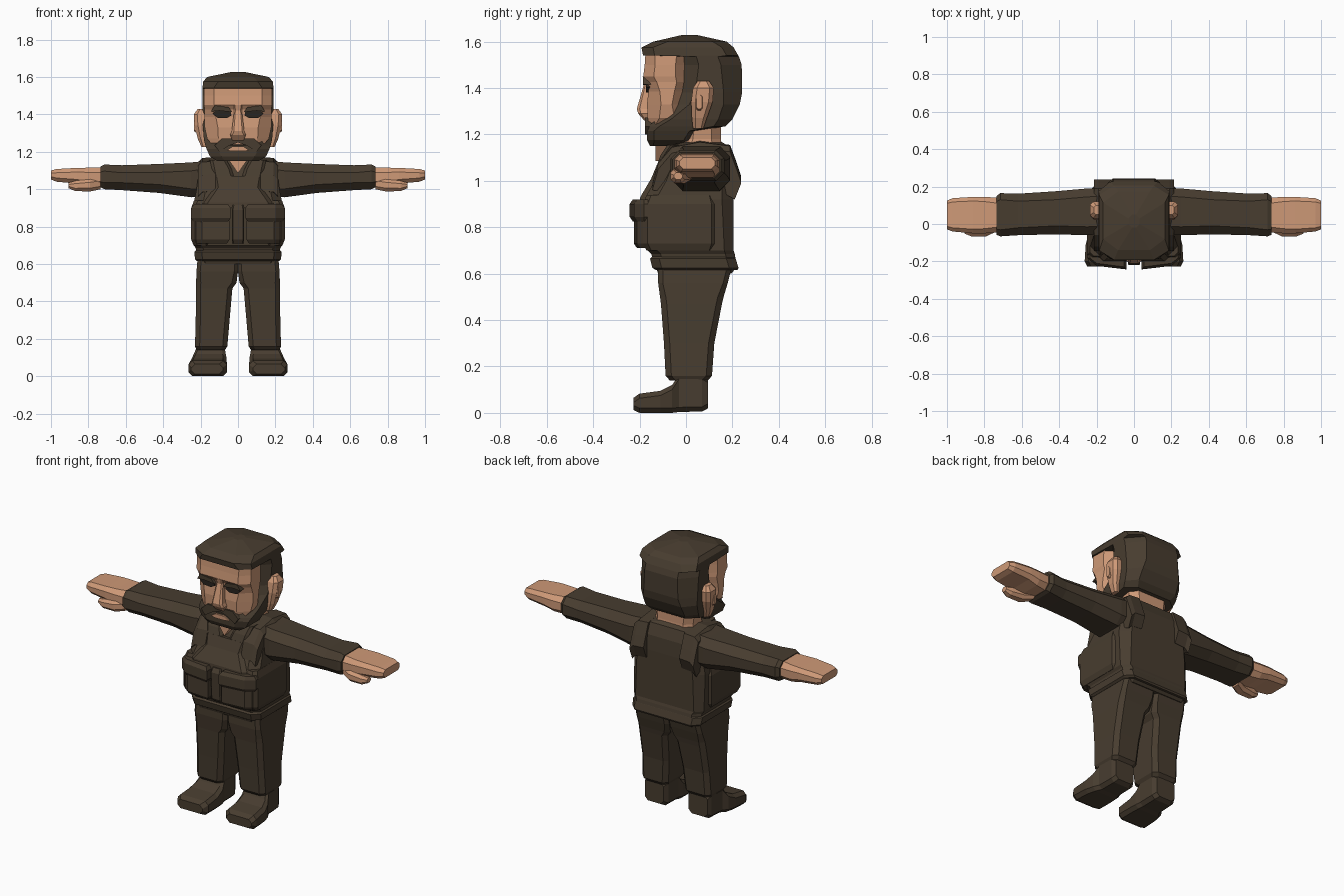
import bpy, bmesh


def material(name, col):
    m = bpy.data.materials.new(name)
    m.diffuse_color = (*col, 1)
    return m


CLOTH = material("dark olive", (0.064, 0.046, 0.029))
SKIN = material("skin", (0.62, 0.32, 0.185))
EYE = material("eye black", (0.022, 0.018, 0.014))


def loft(name, rings, mat, mirror=False):
    """Skin a list of equal-length point rings and cap both ends."""
    bm = bmesh.new()
    vs = [[bm.verts.new(p) for p in r] for r in rings]
    n = len(vs[0])
    for a, b in zip(vs, vs[1:]):
        for i in range(n):
            bm.faces.new((a[i], a[(i + 1) % n], b[(i + 1) % n], b[i]))
    bm.faces.new(vs[0])
    bm.faces.new(vs[-1])
    bmesh.ops.recalc_face_normals(bm, faces=bm.faces)
    me = bpy.data.meshes.new(name)
    bm.to_mesh(me)
    bm.free()
    me.materials.append(mat)
    ob = bpy.data.objects.new(name, me)
    bpy.context.collection.objects.link(ob)
    if mirror:
        mod = ob.modifiers.new("mirror", "MIRROR")
        mod.use_mirror_merge = False
    return ob


def octagon(a0, a1, b0, b1, ca, cb=None):
    """Rectangle with chamfered corners."""
    cb = ca if cb is None else cb
    return [(a0 + ca, b0), (a1 - ca, b0), (a1, b0 + cb), (a1, b1 - cb),
            (a1 - ca, b1), (a0 + ca, b1), (a0, b1 - cb), (a0, b0 + cb)]


def zring(z, x0, x1, y0, y1, ca=.02, cb=None):
    return [(x, y, z) for x, y in octagon(x0, x1, y0, y1, ca, cb)]


def xring(x, y0, y1, z0, z1, c=.02):
    return [(x, y, z) for y, z in octagon(y0, y1, z0, z1, c)]


def yring(y, x0, x1, z0, z1, c=.02):
    return [(x, y, z) for x, z in octagon(x0, x1, z0, z1, c)]


def sym(z, w, y0, y1, ca, cb=None):
    return zring(z, -w, w, y0, y1, ca, cb)


def plate(name, pts, y0, y1, mat, mirror=False):
    """Front-facing outline (x, z) given depth in y."""
    return loft(name, [[(x, y, z) for x, z in pts] for y in (y0, y1)], mat, mirror)


# Torso and vest
loft("torso", [
    sym(.60, .212, -.12, .195, .04), sym(.63, .222, -.13, .22, .04),
    sym(.685, .226, -.15, .21, .04), sym(.70, .236, -.165, .205, .04),
    sym(.92, .238, -.18, .205, .05), sym(1.0, .222, -.135, .205, .05),
    sym(1.09, .21, -.10, .20, .05), sym(1.155, .17, -.055, .175, .05),
    sym(1.17, .10, -.02, .15, .04)], CLOTH)
loft("belt", [sym(.615, .218, -.128, .222, .04), sym(.625, .23, -.145, .226, .04),
              sym(.665, .233, -.155, .214, .04), sym(.675, .222, -.145, .205, .04)], CLOTH)
loft("chest_panel", [sym(.90, .20, -.20, -.05, .03), sym(.93, .19, -.197, -.05, .03),
                     sym(1.01, .125, -.15, -.05, .02), sym(1.07, .135, -.125, -.04, .02)], CLOTH)

# Shoulder straps wrapped over the shoulders
side = [(-.145, .99), (-.12, 1.08), (-.06, 1.15), (.06, 1.172), (.19, 1.155),
        (.218, 1.08), (.238, 1.02), (.21, .95), (.12, 1.0), (-.05, .98)]
loft("shoulder_strap", [[(x, y, z - d) for y, z in side] for x, d in
                        ((.12, 0), (.19, .005), (.215, .03))], CLOTH, True)


def pouch(name, x0, x1, z0, z1, yi, yo, back=-.1):
    """Vest pouch whose front slants from yi (inner) to yo (outer)."""
    def ring(z, d):
        return [(x0 + d, yi + d, z), (x1 - .05, yo - .012 + d, z), (x1 - d, yo + .03, z),
                (x1 - d, back, z), (x0 + d, back, z)]
    return loft(name, [ring(z0, .014), ring(z0 + .02, 0), ring(z1 - .02, 0),
                       ring(z1, .014)], CLOTH, x0 >= 0)


pouch("front_pouch", .045, .242, .71, .85, -.225, -.20)
pouch("pouch_flap", .04, .25, .825, .92, -.243, -.212)
loft("centre_pouch", [sym(.71, .028, -.20, -.1, .006), sym(.73, .033, -.213, -.1, .006),
                      sym(.89, .033, -.22, -.1, .006), sym(.915, .028, -.205, -.1, .006)], CLOTH)
loft("vest_side", [zring(.70, .15, .238, -.17, .12, .02), zring(.73, .15, .25, -.185, .13, .02),
                   zring(.90, .15, .25, -.185, .13, .02), zring(.94, .15, .235, -.17, .12, .02)],
     CLOTH, True)

# Legs and boots
loft("leg", [
    zring(.64, 0, .215, -.12, .20, .02), zring(.56, 0, .222, -.12, .18, .02),
    zring(.50, .008, .224, -.112, .162, .025), zring(.47, .03, .225, -.108, .155, .025),
    zring(.30, .045, .226, -.095, .122, .025), zring(.16, .057, .23, -.088, .112, .025),
    zring(.14, .07, .22, -.07, .095, .025)], CLOTH, True)
loft("boot", [
    yring(-.226, .08, .25, .012, .065), yring(-.20, .06, .264, 0, .083),
    yring(-.11, .06, .258, 0, .095), yring(-.06, .062, .245, 0, .12),
    yring(-.03, .07, .225, .004, .165), yring(.07, .07, .222, .006, .165),
    yring(.095, .085, .21, .02, .15)], CLOTH, True)

# Sleeves and hands
loft("sleeve", [
    xring(.14, -.05, .19, .96, 1.155, .04), xring(.25, -.06, .19, .957, 1.143, .045),
    xring(.42, -.055, .175, .98, 1.135, .045), xring(.62, -.06, .162, .995, 1.128, .04),
    xring(.715, -.066, .165, 1.0, 1.132, .035), xring(.735, -.058, .15, 1.01, 1.122, .03)],
     CLOTH, True)
loft("hand", [
    xring(.72, -.045, .14, 1.012, 1.118, .03), xring(.80, -.05, .145, 1.015, 1.115, .025),
    xring(.86, -.05, .145, 1.03, 1.114, .022), xring(.97, -.04, .138, 1.04, 1.108, .02),
    xring(1.0, -.028, .125, 1.052, 1.10, .015)], SKIN, True)
loft("thumb", [
    xring(.735, -.04, .03, 1.0, 1.06, .015), xring(.79, -.066, .01, .988, 1.055, .018),
    xring(.87, -.066, -.005, .99, 1.045, .015), xring(.905, -.052, -.015, 1.005, 1.035, .01)],
     SKIN, True)

# Neck and open collar
loft("neck", [sym(1.13, .13, -.03, .155, .04), sym(1.18, .125, -.01, .15, .04),
              sym(1.30, .14, 0, .15, .04)], SKIN)
plate("collar_skin", [(-.045, 1.15), (0, 1.085), (.045, 1.15)], -.132, -.02, SKIN)
loft("collar", [zring(1.06, .02, .13, -.128, -.05, .015), zring(1.11, .035, .14, -.11, -.04, .015),
                zring(1.155, .06, .15, -.08, -.01, .015)], CLOTH, True)

# Hair, sideburns and beard as one shell around the face
loft("hair_and_beard", [
    sym(1.15, .11, -.155, -.05, .04, .015), sym(1.175, .15, -.168, .02, .06, .03),
    sym(1.215, .168, -.168, .045, .06, .03), sym(1.235, .175, -.165, .17, .06, .05),
    sym(1.265, .182, -.125, .20, .05, .06), sym(1.33, .188, -.055, .232, .06, .07),
    sym(1.38, .19, -.04, .242, .075, .08), sym(1.50, .19, -.035, .24, .08, .09),
    sym(1.535, .19, -.045, .228, .08, .09), sym(1.54, .19, -.185, .225, .06, .05),
    sym(1.575, .186, -.192, .205, .08, .05), sym(1.60, .165, -.14, .175, .08, .06),
    sym(1.628, .03, -.02, .05, .02)], CLOTH)

# Face with brow ridge and cheeks
loft("face", [
    sym(1.235, .135, -.16, 0, .05, .025), sym(1.27, .165, -.165, 0, .06, .05),
    sym(1.33, .178, -.168, 0, .07, .06), sym(1.385, .178, -.162, 0, .06, .05),
    sym(1.425, .178, -.166, 0, .05, .04), sym(1.45, .182, -.184, 0, .055, .045),
    sym(1.50, .182, -.178, 0, .055, .045), sym(1.545, .18, -.175, 0, .05, .04)], SKIN)
loft("nose", [sym(1.26, .03, -.18, -.14, .006), sym(1.29, .042, -.206, -.14, .012),
              sym(1.31, .034, -.212, -.14, .012), sym(1.42, .02, -.18, -.14, .006),
              sym(1.45, .022, -.187, -.14, .006)], SKIN)
plate("eye", [(.035, 1.395), (.06, 1.38), (.11, 1.382), (.135, 1.405), (.12, 1.42), (.04, 1.42)],
      -.172, -.13, EYE, True)
plate("eyebrow", [(.03, 1.412), (.1, 1.42), (.145, 1.415), (.125, 1.448), (.05, 1.438)],
      -.186, -.13, CLOTH, True)
plate("moustache", [(0, 1.25), (.05, 1.232), (.10, 1.20), (.125, 1.235), (.085, 1.272),
                    (.035, 1.272), (0, 1.262)], -.176, -.12, CLOTH, True)
plate("lips", [(-.06, 1.208), (-.03, 1.203), (.03, 1.203), (.06, 1.208), (.03, 1.228),
               (-.03, 1.228)], -.177, -.12, SKIN)

# Ears
loft("ear", [zring(1.225, .15, .195, .03, .075, .01), zring(1.27, .15, .215, .025, .09, .015),
             zring(1.34, .15, .232, .022, .115, .018), zring(1.40, .15, .236, .03, .12, .018),
             zring(1.43, .15, .215, .05, .1, .012)], SKIN, True)
loft("ear_hollow", [xring(.20, .035, .075, 1.29, 1.38, .012),
                    xring(.236, .045, .07, 1.31, 1.37, .008)], SKIN, True)
